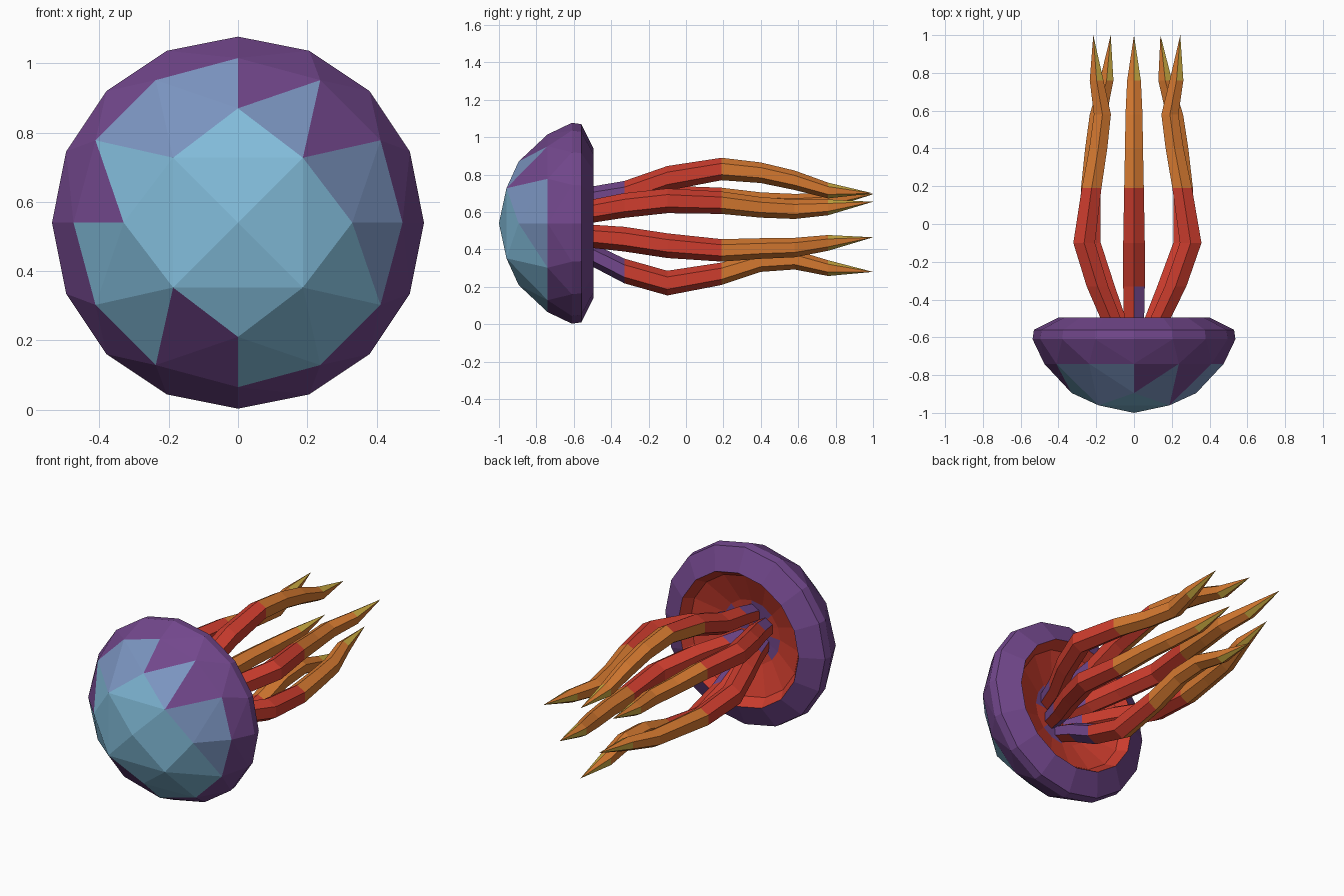
import bpy, bmesh, math

if "Cube" in bpy.data.objects:
    bpy.data.objects.remove(bpy.data.objects["Cube"])

CZ = 0.54  # height of the bell axis


def material(name, rgb):
    m = bpy.data.materials.new(name)
    lin = [(c / 255 / 12.92) if c < 10 else ((c / 255 + 0.055) / 1.055) ** 2.4 for c in rgb]
    m.diffuse_color = (*lin, 1)
    m.use_nodes = True
    m.node_tree.nodes["Principled BSDF"].inputs["Base Color"].default_value = m.diffuse_color
    return m


purple = material("purple", (114, 71, 140))
light_blue = material("light blue", (130, 188, 218))
mid_blue = material("dusty blue", (124, 150, 194))
red = material("red", (206, 61, 46))
orange = material("orange", (213, 121, 48))
gold = material("gold", (204, 172, 66))


def finish(bm, name, mats):
    bmesh.ops.recalc_face_normals(bm, faces=bm.faces)
    me = bpy.data.meshes.new(name)
    bm.to_mesh(me)
    bm.free()
    for m in mats:
        me.materials.append(m)
    ob = bpy.data.objects.new(name, me)
    bpy.context.collection.objects.link(ob)
    return ob


def ring(bm, y, r, n, cx=0, cz=CZ, phase=0.0):
    return [bm.verts.new((cx + r * math.cos(phase + math.tau * i / n), y,
                          cz + r * math.sin(phase + math.tau * i / n))) for i in range(n)]


def bridge(bm, a, b, mat_of):
    n = len(a)
    for i in range(n):
        f = bm.faces.new((a[i], a[(i + 1) % n], b[(i + 1) % n], b[i]))
        f.material_index = mat_of(i)


def fan(bm, a, tip, mat_of):
    v = bm.verts.new(tip)
    for i in range(len(a)):
        bm.faces.new((a[i], a[(i + 1) % len(a)], v)).material_index = mat_of(i)


# Bell: faceted dome from staggered rings, then rim and hollow underside
bm = bmesh.new()
bm.verts.new((0, -1, CZ))
for k in range(4):
    a = k * math.pi / 2
    for r, y, ang in ((0.33, -0.895, a), (0.265, -0.96, a + math.pi / 4)):
        bm.verts.new((r * math.cos(ang), y, CZ + r * math.sin(ang)))
ring(bm, -0.74, 0.475, 12)
outer = ring(bm, -0.61, 0.537, 16)
bmesh.ops.convex_hull(bm, input=bm.verts[:])
bmesh.ops.delete(bm, geom=[f for f in bm.faces if all(v.co.y > -0.63 for v in f.verts)],
                 context='FACES_ONLY')
bmesh.ops.delete(bm, geom=[e for e in bm.edges if not e.link_faces], context='EDGES')

# Dome patches: blue crown, purple border and a few purple blotches
for f in bm.faces:
    c = f.calc_center_median()
    r = math.hypot(c.x, c.z - CZ)
    ang = math.degrees(math.atan2(c.z - CZ, c.x)) % 360
    blotch = r > 0.3 and any(abs(ang - t) < 9 for t in (48, 75, 172, 250))
    if r > 0.44 or blotch:
        f.material_index = 0
    elif r > 0.32 and (ang < 135 or ang > 345):
        f.material_index = 2
    else:
        f.material_index = 1

prev = outer
for y, r, mat in ((-0.56, 0.53, 0), (-0.495, 0.40, 0), (-0.555, 0.36, 3), (-0.62, 0.19, 3)):
    nxt = ring(bm, y, r, 16)
    bridge(bm, prev, nxt, lambda i: mat)
    prev = nxt
fan(bm, prev, (0, -0.64, CZ), lambda i: 0 if i % 4 < 2 else 3)
finish(bm, "bell", [purple, light_blue, mid_blue, red])


# Tentacles: six-sided tapering tubes along y, coloured in bands by distance
YS = (-0.63, -0.5, -0.33, -0.1, 0.19, 0.4, 0.58, 0.76)
RS = (0.055, 0.062, 0.066, 0.066, 0.06, 0.055, 0.052, 0.042)
PURPLE, RED, ORANGE, GOLD = range(4)


def tentacle(name, xs, zs, centre=False):
    def colour(seg, i):
        # sides 0, 4 and 5 face +x, sides 2 and 3 face -x and down
        if seg == 1:
            return PURPLE if i % 2 else RED
        if seg == 2 and centre:
            return PURPLE if i in (0, 4, 5) else RED
        if seg == 4 and centre:
            return ORANGE if i in (2, 3) else RED
        return RED if seg < 5 else ORANGE

    bm = bmesh.new()
    prev = None
    for seg, (y, r) in enumerate(zip(YS, RS)):
        cur = ring(bm, y, r, 6, xs[seg], zs[seg], math.pi / 6)
        if prev:
            bridge(bm, prev, cur, lambda i: colour(seg, i))
        else:
            bm.faces.new(cur)
        prev = cur
    # pointed tip with gold streaks
    fan(bm, prev, (xs[-1], 1.0, zs[-1]), lambda i: GOLD if i % 2 == 0 else ORANGE)
    finish(bm, name, [purple, red, orange, gold])


ZERO = (0,) * 9
tentacle("top_tentacle", ZERO, (0.65, 0.675, 0.70, 0.78, 0.83, 0.81, 0.77, 0.715, 0.70), True)
tentacle("bottom_tentacle", ZERO, (0.42, 0.37, 0.285, 0.22, 0.27, 0.335, 0.345, 0.30, 0.28), True)
UPPER_X = (0.10, 0.14, 0.22, 0.30, 0.255, 0.215, 0.19, 0.225, 0.245)
LOWER_X = (0.07, 0.11, 0.18, 0.265, 0.26, 0.24, 0.215, 0.165, 0.14)
UPPER_Z = (0.59, 0.605, 0.635, 0.66, 0.65, 0.625, 0.615, 0.625, 0.655)
LOWER_Z = (0.48, 0.47, 0.455, 0.42, 0.395, 0.405, 0.41, 0.435, 0.465)
for side, s in (("right", 1), ("left", -0.88)):
    tentacle("upper_%s_tentacle" % side, [s * x for x in UPPER_X],
             [z + (0.04 * i / 8 if s < 0 else 0) for i, z in enumerate(UPPER_Z)])
    tentacle("lower_%s_tentacle" % side, [s * x for x in LOWER_X], LOWER_Z)
